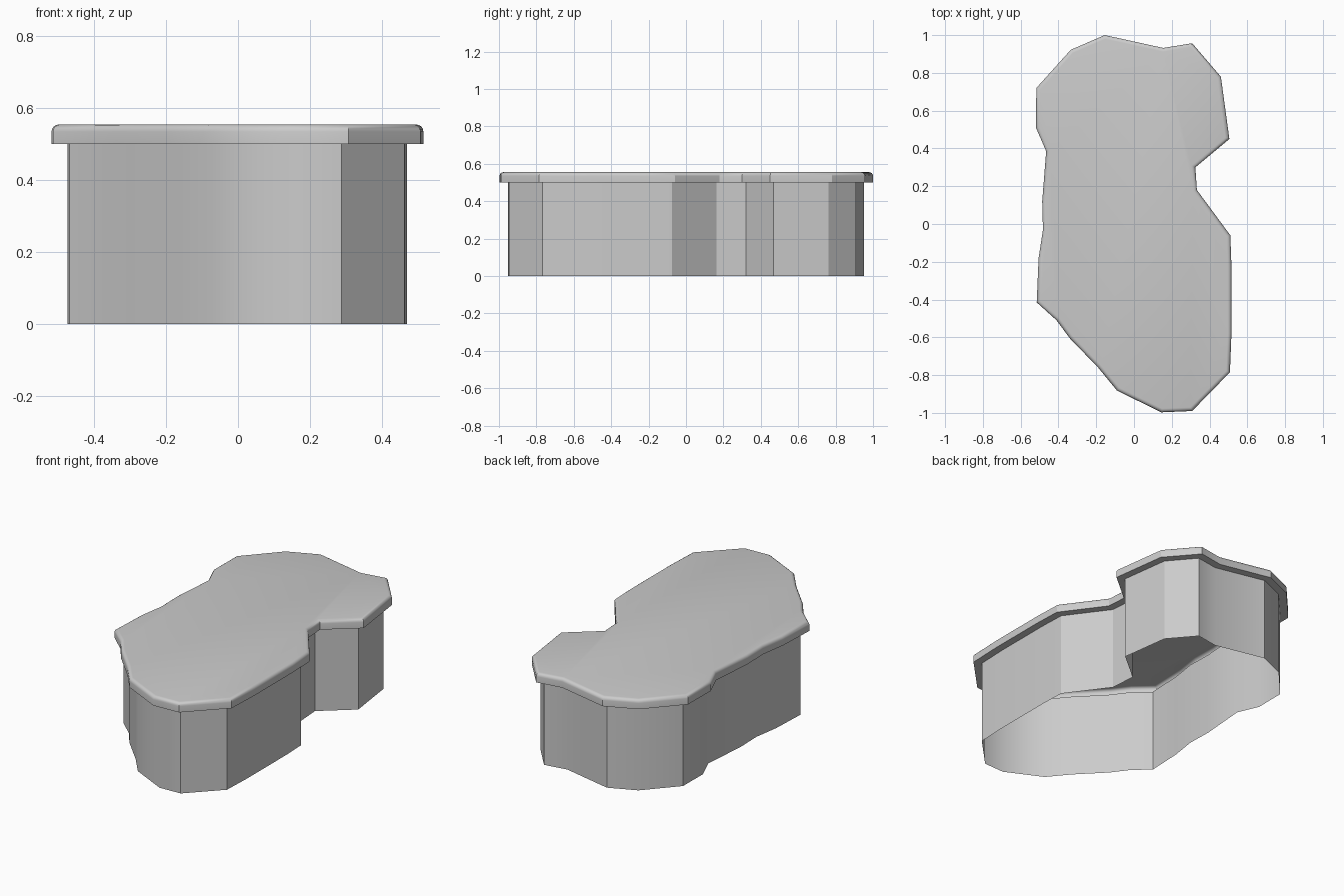
import bpy, bmesh, math
from mathutils import Vector

if "Cube" in bpy.data.objects:
    bpy.data.objects.remove(bpy.data.objects["Cube"])

# Irregular plan outline of the top slab, clockwise from the back
OUTLINE = [Vector(p) for p in (
    (-0.155, 1.0), (0.155, 0.932), (0.308, 0.957), (0.46, 0.78), (0.505, 0.45),
    (0.325, 0.30), (0.333, 0.18), (0.51, -0.06), (0.516, -0.22), (0.516, -0.58),
    (0.508, -0.785), (0.308, -0.99), (0.145, -0.997), (-0.09, -0.882),
    (-0.19, -0.76), (-0.34, -0.605), (-0.41, -0.51), (-0.515, -0.415),
    (-0.505, -0.18), (-0.482, -0.03), (-0.486, 0.12), (-0.465, 0.385),
    (-0.519, 0.51), (-0.517, 0.72), (-0.335, 0.922))]


def inset(d):
    """Outline moved inwards by d with mitred corners."""
    pts = []
    for i, p in enumerate(OUTLINE):
        a = (p - OUTLINE[i - 1]).normalized()
        b = (OUTLINE[(i + 1) % len(OUTLINE)] - p).normalized()
        na, nb = Vector((a.y, -a.x)), Vector((b.y, -b.x))
        pts.append(p + (na + nb) * d / (1 + na.dot(nb)))
    return pts


def shell(name, profile, cap):
    """Sweep (inset, height) pairs around the outline, optionally closing the top."""
    bm = bmesh.new()
    rings = [[bm.verts.new((p.x, p.y, z)) for p in inset(d)] for d, z in profile]
    n = len(OUTLINE)
    for lo, hi in zip(rings, rings[1:]):
        for i in range(n):
            j = (i + 1) % n
            bm.faces.new((lo[j], lo[i], hi[i], hi[j]))
    if cap:
        bm.faces.new(rings[-1][::-1])
    mesh = bpy.data.meshes.new(name)
    bm.to_mesh(mesh)
    bm.free()
    ob = bpy.data.objects.new(name, mesh)
    bpy.context.collection.objects.link(ob)
    bpy.ops.object.select_all(action='DESELECT')
    ob.select_set(True)
    bpy.context.view_layer.objects.active = ob
    bpy.ops.object.shade_smooth_by_angle(angle=math.radians(30))
    return ob


# inset() offsets along the left/inward side only if the sign is flipped for clockwise order
WALL, R, TOP = 0.045, 0.02, 0.555

# Thin wall below, open at the bottom
shell("side_wall", [(WALL, 0.0), (WALL, 0.5)], False)

# Overhanging top slab with rounded upper edge
rounded = [(R * (1 - math.cos(t)), TOP - R + R * math.sin(t))
           for t in (math.radians(90) * k / 4 for k in range(5))]
shell("top_slab", [(WALL, 0.5), (0, 0.5)] + rounded, True)
